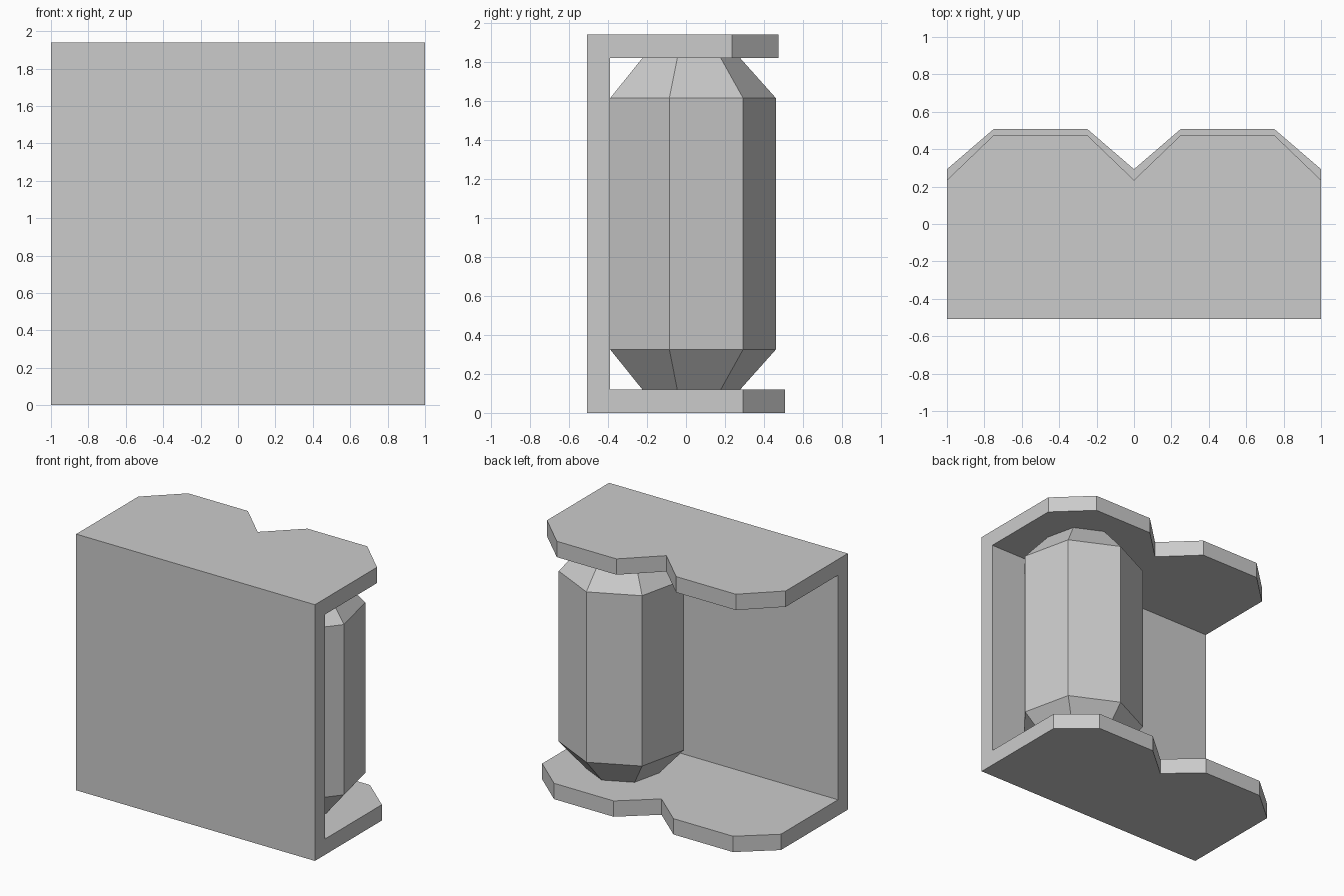
import bpy, bmesh, math

if "Cube" in bpy.data.objects:
    bpy.data.objects.remove(bpy.data.objects["Cube"])


def finish(name, bm):
    bmesh.ops.recalc_face_normals(bm, faces=bm.faces)
    mesh = bpy.data.meshes.new(name)
    bm.to_mesh(mesh)
    bm.free()
    obj = bpy.data.objects.new(name, mesh)
    bpy.context.collection.objects.link(obj)
    return obj


def loft(name, rings):
    """Join closed rings of points in order and cap both ends."""
    bm = bmesh.new()
    loops = [[bm.verts.new(p) for p in ring] for ring in rings]
    n = len(loops[0])
    for a, b in zip(loops, loops[1:]):
        for i in range(n):
            j = (i + 1) % n
            bm.faces.new((a[i], a[j], b[j], b[i]))
    bm.faces.new(loops[0])
    bm.faces.new(loops[-1])
    # Merge coplanar strips into clean flat faces
    bmesh.ops.dissolve_limit(bm, angle_limit=math.radians(1),
                             verts=bm.verts, edges=bm.edges)
    return finish(name, bm)


# C-shaped holder: front wall with two scalloped shelves, swept along x
FRONT, INNER, T, H = -0.508, -0.39, 0.12, 1.94


def c_section(x, low_y, top_y):
    profile = [(FRONT, 0), (low_y, 0), (low_y, T), (INNER, T),
               (INNER, H - T), (top_y, H - T), (top_y, H), (FRONT, H)]
    return [(x, y, z) for y, z in profile]


VALLEY, CREST = (0.293, 0.235), (0.508, 0.475)
stations = [(-1, VALLEY), (-0.75, CREST), (-0.25, CREST), (0, VALLEY),
            (0.25, CREST), (0.75, CREST), (1, VALLEY)]
loft("holder", [c_section(x, *ys) for x, ys in stations])


# Seven-sided canister with tapered ends, in the right-hand bay
def heptagon(r, z, cx=0.512, cy=0.014):
    angles = [math.pi / 2 + math.tau * i / 7 for i in range(7)]
    return [(cx + r * math.cos(a), cy + r * math.sin(a), z) for a in angles]


loft("canister", [heptagon(r, z) for r, z in
                  [(0.264, T), (0.447, 0.325), (0.447, 1.615), (0.264, H - T)]])
